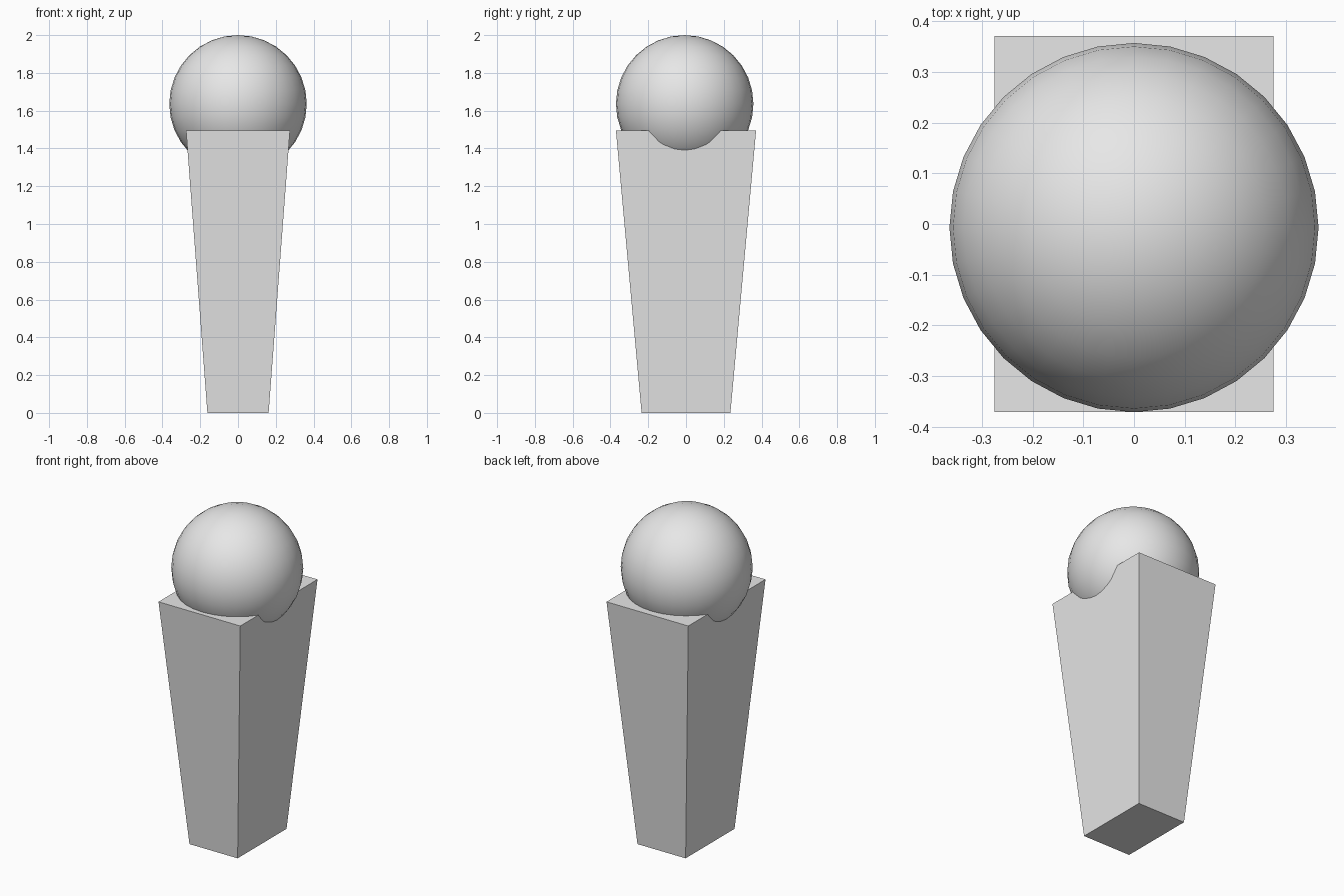
import bpy
import bmesh
from mathutils import Vector

default_cube = bpy.data.objects.get("Cube")
if default_cube:
    bpy.data.objects.remove(default_cube, do_unlink=True)

grey = bpy.data.materials.new("light grey")
grey.use_nodes = True
grey.diffuse_color = (0.8, 0.8, 0.8, 1)
grey.node_tree.nodes["Principled BSDF"].inputs["Base Color"].default_value = grey.diffuse_color


def add_object(name, bm):
    mesh = bpy.data.meshes.new(name)
    bm.to_mesh(mesh)
    bm.free()
    mesh.materials.append(grey)
    obj = bpy.data.objects.new(name, mesh)
    bpy.context.collection.objects.link(obj)
    return obj


# Tapered rectangular base, wider at the top
HEIGHT = 1.495
bm = bmesh.new()
bmesh.ops.create_cube(bm, size=2)
for v in bm.verts:
    half_x, half_y = (0.275, 0.371) if v.co.z > 0 else (0.162, 0.235)
    v.co = Vector((v.co.x * half_x, v.co.y * half_y, HEIGHT if v.co.z > 0 else 0))
add_object("tapered_base", bm)

# Smooth ball sunk into the top of the base
RADIUS = 0.364
bm = bmesh.new()
bmesh.ops.create_uvsphere(bm, u_segments=32, v_segments=16, radius=RADIUS)
for face in bm.faces:
    face.smooth = True
ball = add_object("ball", bm)
ball.location = (0, -0.007, 2 - RADIUS)
